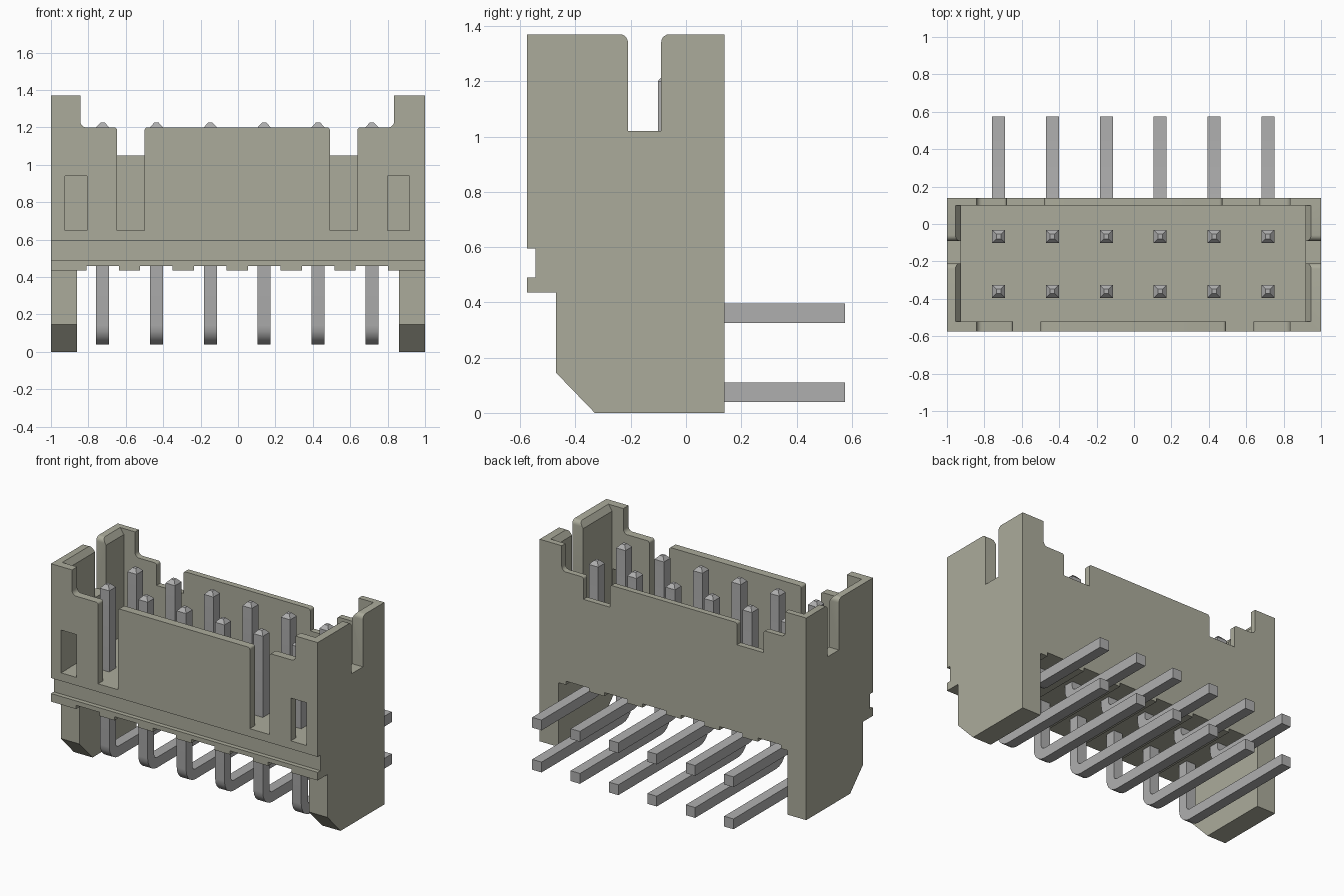
import bpy, bmesh, math
from mathutils import Vector

if "Cube" in bpy.data.objects:
    bpy.data.objects.remove(bpy.data.objects["Cube"])

SHIFT = -0.004      # contacts and openings sit slightly off centre
PITCH = 0.288
HALF = 0.035        # half the pin thickness


def material(name, rgb):
    m = bpy.data.materials.new(name)
    m.use_nodes = True
    m.diffuse_color = (*rgb, 1)
    m.node_tree.nodes["Principled BSDF"].inputs["Base Color"].default_value = (*rgb, 1)
    return m


def rounded(points, steps=5):
    """Replace each corner (a, b, radius) by an arc."""
    out = []
    for i, p in enumerate(points):
        c = Vector(p[:2])
        if len(p) < 3:
            out.append(c)
            continue
        u = (Vector(points[i - 1][:2]) - c).normalized()
        v = (Vector(points[(i + 1) % len(points)][:2]) - c).normalized()
        r = p[2]
        centre = c + (u + v) * r
        for k in range(steps + 1):
            t = k / steps * math.pi / 2
            out.append(centre - v * r * math.cos(t) - u * r * math.sin(t))
    return out


def prism(name, points, axis, lo, hi, mat):
    """Extrude a (y, z) profile along x, or an (x, z) profile along y."""
    bm = bmesh.new()
    place = (lambda p, d: (d, p.x, p.y)) if axis == "x" else (lambda p, d: (p.x, d, p.y))
    face = bm.faces.new([bm.verts.new(place(p, lo)) for p in rounded(points)])
    ext = bmesh.ops.extrude_face_region(bm, geom=[face])
    step = (hi - lo, 0, 0) if axis == "x" else (0, hi - lo, 0)
    bmesh.ops.translate(bm, verts=[g for g in ext["geom"] if isinstance(g, bmesh.types.BMVert)], vec=step)
    bmesh.ops.recalc_face_normals(bm, faces=bm.faces)
    mesh = bpy.data.meshes.new(name)
    bm.to_mesh(mesh)
    bm.free()
    mesh.materials.append(mat)
    obj = bpy.data.objects.new(name, mesh)
    bpy.context.collection.objects.link(obj)
    return obj


def select(obj):
    bpy.ops.object.select_all(action="DESELECT")
    obj.select_set(True)
    bpy.context.view_layer.objects.active = obj


def cut(obj, points, lo, hi):
    """Subtract an (x, z) profile running from y = lo to y = hi."""
    tool = prism("cutter", points, "y", lo, hi, obj.data.materials[0])
    tool.hide_render = True
    mod = obj.modifiers.new("cut", "BOOLEAN")
    mod.operation, mod.solver, mod.object = "DIFFERENCE", "EXACT", tool
    select(obj)
    bpy.ops.object.modifier_apply(modifier=mod.name)
    bpy.data.objects.remove(tool)


def mirrored(half):
    """Complete a left half profile with its mirror image."""
    left = [(p[0] + SHIFT, *p[1:]) for p in half]
    right = [(-p[0] + SHIFT, *p[1:]) for p in reversed(half)]
    return left + right


plastic = material("beige_plastic", (0.41, 0.41, 0.33))
metal = material("grey_metal", (0.43, 0.43, 0.43))

# Housing: side profile with end notch, front groove and chamfered feet
housing = prism("housing", [
    (-0.33, 0), (0.14, 0), (0.14, 1.37), (-0.09, 1.37, 0.03), (-0.09, 1.02),
    (-0.21, 1.02), (-0.21, 1.37, 0.03), (-0.575, 1.37), (-0.575, 0.595), (-0.545, 0.595),
    (-0.545, 0.49), (-0.575, 0.49), (-0.575, 0.435), (-0.47, 0.435), (-0.47, 0.145),
], "x", -1, 1, plastic)

# Cavity with a lead-in chamfer at both ends
cut(housing, mirrored([(-0.95, 1.5), (-0.95, 1.37), (-0.922, 1.33), (-0.922, 0.65)]), -0.52, 0.10)

# Wall tops: deep slots in front, shallow notches behind
cut(housing, mirrored([(-0.838, 1.5), (-0.838, 1.2, 0.03), (-0.643, 1.2, 0.015), (-0.643, 0.65),
                       (-0.495, 0.65), (-0.495, 1.2, 0.015)]), -0.7, -0.48)
cut(housing, mirrored([(-0.838, 1.5), (-0.838, 1.2, 0.03), (-0.676, 1.2, 0.015), (-0.676, 1.05),
                       (-0.476, 1.05), (-0.476, 1.2, 0.015)]), 0.06, 0.3)

# Front windows
for side in (-1, 1):
    a, b = side * 0.92 + SHIFT, side * 0.803 + SHIFT
    cut(housing, [(a, 0.65), (b, 0.65), (b, 0.94), (a, 0.94)], -0.7, -0.48)

# Underside between the feet, with ribs between the contacts
ribs = [(-0.86, -0.1), (-0.86, 0.435)]
for i in range(6):
    x = (i - 2.5) * PITCH + SHIFT
    w = 0.087
    ribs += [(x - w, 0.435), (x - w, 0.46), (x + w, 0.46), (x + w, 0.435)]
ribs += [(0.86, 0.435), (0.86, -0.1)]
cut(housing, ribs, -0.7, 0.3)
select(housing)
bpy.ops.object.shade_smooth_by_angle()

# Bent pins: two rows with pointed tips
for row, y, z in (("front", -0.36, 0.04), ("back", -0.067, 0.325)):
    first = prism(f"{row}_pin_1", [
        (y - HALF, 1.2), (y - HALF, z, 0.1), (0.575, z), (0.575, z + 2 * HALF),
        (y + HALF, z + 2 * HALF, 0.03), (y + HALF, 1.2),
    ], "x", -HALF, HALF, metal)
    bm = bmesh.new()
    bm.from_mesh(first.data)
    top = max(bm.faces, key=lambda f: f.calc_center_median().z)
    tip = bmesh.ops.extrude_discrete_faces(bm, faces=[top])["faces"][0]
    for v in tip.verts:
        v.co = (v.co.x * 0.35, y + (v.co.y - y) * 0.35, 1.225)
    bm.to_mesh(first.data)
    bm.free()
    select(first)
    bpy.ops.object.shade_smooth_by_angle()
    for i in range(6):
        pin = first
        if i:
            pin = bpy.data.objects.new(f"{row}_pin_{i + 1}", first.data)
            bpy.context.collection.objects.link(pin)
        pin.location.x = (i - 2.5) * PITCH + SHIFT
